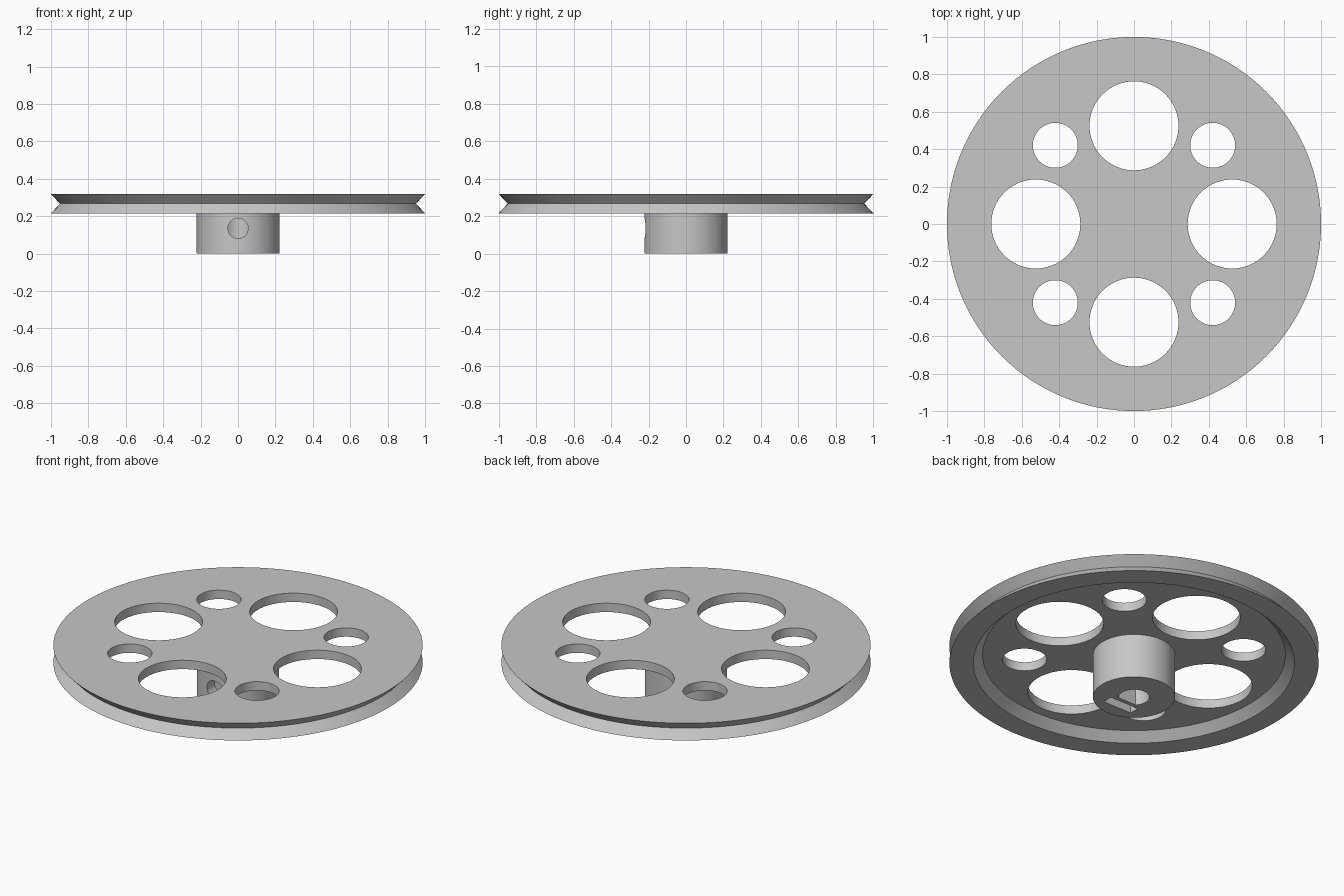
import bpy, bmesh, math
from mathutils import Matrix, Vector

cube = bpy.data.objects.get("Cube")
if cube:
    bpy.data.objects.remove(cube, do_unlink=True)

grey = bpy.data.materials.new("light grey plastic")
grey.use_nodes = True
colour = (0.57, 0.57, 0.57, 1)
grey.diffuse_color = colour
grey.node_tree.nodes["Principled BSDF"].inputs["Base Color"].default_value = colour


def make_object(name, bm):
    bmesh.ops.recalc_face_normals(bm, faces=bm.faces)
    mesh = bpy.data.meshes.new(name)
    bm.to_mesh(mesh)
    bm.free()
    mesh.materials.append(grey)
    obj = bpy.data.objects.new(name, mesh)
    bpy.context.collection.objects.link(obj)
    return obj


def lathe(name, profile, steps):
    """Revolve an (r, z) profile that starts and ends on the axis."""
    bm = bmesh.new()
    verts = [bm.verts.new((r, 0, z)) for r, z in profile]
    edges = [bm.edges.new(pair) for pair in zip(verts, verts[1:])]
    bmesh.ops.spin(bm, geom=verts + edges, cent=(0, 0, 0), axis=(0, 0, 1),
                   angle=math.tau, steps=steps)
    bmesh.ops.remove_doubles(bm, verts=bm.verts, dist=1e-5)
    return make_object(name, bm)


def add_cylinder(bm, radius, depth, matrix, segments=64):
    return bmesh.ops.create_cone(bm, cap_ends=True, segments=segments, radius1=radius,
                                 radius2=radius, depth=depth, matrix=matrix)["verts"]


def cut(target, bm):
    """Subtract a cutter mesh from the target and discard the cutter."""
    cutter = make_object("cutter", bm)
    cutter.hide_render = True
    mod = target.modifiers.new("cut", "BOOLEAN")
    mod.operation = "DIFFERENCE"
    mod.solver = "EXACT"
    mod.object = cutter
    bpy.ops.object.select_all(action="DESELECT")
    bpy.context.view_layer.objects.active = target
    target.select_set(True)
    bpy.ops.object.modifier_apply(modifier=mod.name)
    bpy.data.objects.remove(cutter, do_unlink=True)


# Grooved wheel with a shallow recess underneath
RIM_Z, WEB_Z, TOP_Z = 0.215, 0.265, 0.318
wheel = lathe("grooved_wheel", [(0, WEB_Z), (0.82, WEB_Z), (0.87, RIM_Z), (1, RIM_Z),
                                (0.952, 0.2665), (1, TOP_Z), (0, TOP_Z)], 128)

# Lightening holes: four large on the axes, four small on the diagonals
holes = bmesh.new()
for i in range(8):
    dist, radius = (0.595, 0.12) if i % 2 else (0.525, 0.238)
    place = Matrix.Rotation(i * math.pi / 4, 4, "Z") @ Matrix.Translation((dist, 0, WEB_Z))
    add_cylinder(holes, radius, 0.4, place)
cut(wheel, holes)

# Hub below the wheel
HUB_R, SCREW_Z = 0.222, 0.135
hub = lathe("hub", [(0, 0), (HUB_R, 0), (HUB_R, 0.27), (0, 0.27)], 96)

# D-shaped shaft bore, flat towards the set screw
bore = bmesh.new()
for v in add_cylinder(bore, 0.083, 0.6, Matrix.Identity(4)):
    v.co.y = max(v.co.y, -0.058)
bmesh.ops.remove_doubles(bore, verts=bore.verts, dist=1e-5)
cut(hub, bore)

# Nut slot, open at the bottom
slot = bmesh.new()
bmesh.ops.create_cube(slot, size=1, matrix=Matrix.LocRotScale(
    Vector((0, -0.112, 0.09)), None, Vector((0.19, 0.06, 0.28))))
cut(hub, slot)

# Set screw hole through the front of the hub
screw = bmesh.new()
add_cylinder(screw, 0.054, 0.3,
             Matrix.Translation((0, -0.16, SCREW_Z)) @ Matrix.Rotation(math.pi / 2, 4, "X"), 48)
cut(hub, screw)

# Smooth round walls, keep edges crisp
for obj in (wheel, hub):
    bpy.ops.object.select_all(action="DESELECT")
    bpy.context.view_layer.objects.active = obj
    obj.select_set(True)
    bpy.ops.object.shade_smooth_by_angle(angle=math.radians(30))
